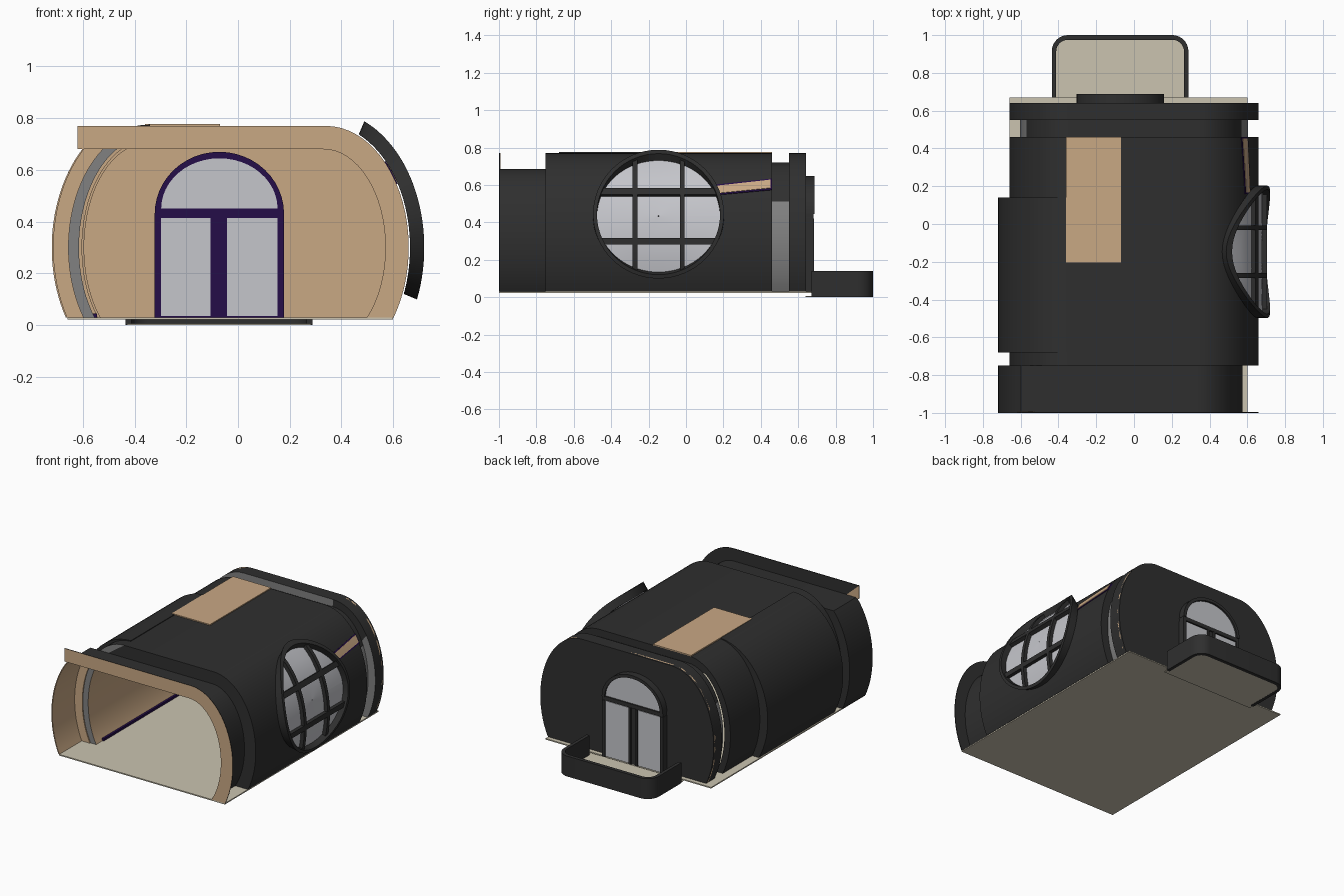
import bpy, bmesh, math
from math import sin, cos, asin, pi

if "Cube" in bpy.data.objects:
    bpy.data.objects.remove(bpy.data.objects["Cube"])


def material(name, r, g, b):
    m = bpy.data.materials.new(name)
    m.diffuse_color = (r, g, b, 1)
    m.use_nodes = True
    m.node_tree.nodes["Principled BSDF"].inputs["Base Color"].default_value = m.diffuse_color
    return m


BLACK = material("charcoal", 0.028, 0.028, 0.028)
TAN = material("tan", 0.584, 0.392, 0.231)
GLASS = material("pale glass", 0.56, 0.565, 0.60)
GREY = material("mid grey", 0.22, 0.22, 0.22)
CREAM = material("cream", 0.597, 0.552, 0.434)
PURPLE = material("dark purple", 0.018, 0.004, 0.065)


def make(name, verts, faces, mats):
    """Mesh object from vertices, faces and one material per face."""
    me = bpy.data.meshes.new(name)
    me.from_pydata(verts, [], faces)
    slots = list(dict.fromkeys(mats))
    for m in slots:
        me.materials.append(m)
    for p, m in zip(me.polygons, mats):
        p.material_index = slots.index(m)
    bm = bmesh.new()
    bm.from_mesh(me)
    bmesh.ops.recalc_face_normals(bm, faces=bm.faces)
    bm.to_mesh(me)
    bm.free()
    me.shade_smooth()
    me.set_sharp_from_angle(angle=math.radians(30))
    ob = bpy.data.objects.new(name, me)
    bpy.context.collection.objects.link(ob)
    return ob


def along_y(p, t):
    return (p[0], t, p[1])


def along_z(p, t):
    return (p[0], p[1], t)


def prism(name, pts, t0, t1, mat, back=None, put=along_y):
    n = len(pts)
    verts = [put(p, t) for t in (t0, t1) for p in pts]
    faces = [tuple(range(n)), tuple(range(n, 2 * n))]
    faces += [(i, (i + 1) % n, n + (i + 1) % n, n + i) for i in range(n)]
    return make(name, verts, faces, [mat, back or mat] + [back or mat] * n)


def box(name, x0, x1, y0, y1, z0, z1, mat):
    return prism(name, [(x0, z0), (x1, z0), (x1, z1), (x0, z1)], y0, y1, mat)


def shell(name, outer, inner, t0, t1, mo, mi, front, back, put=along_y):
    """Open ring wall between two outlines; mo may be a rule on the height."""
    n = len(outer)
    verts = [put(p, t) for line in (outer, inner) for t in (t0, t1) for p in line]
    faces, mats = [], []
    for i in range(n - 1):
        j = i + 1
        faces += [(i, j, n + j, n + i), (2*n + i, 2*n + j, 3*n + j, 3*n + i),
                  (i, j, 2*n + j, 2*n + i), (n + i, n + j, 3*n + j, 3*n + i)]
        x, z = [(outer[i][k] + outer[j][k]) / 2 for k in (0, 1)]
        mats += [mo(z) if callable(mo) else mo, mi,
                 front(x, z) if callable(front) else front, back]
    for i in (0, n - 1):
        faces.append((i, n + i, 3*n + i, 2*n + i))
        mats.append(BLACK)
    return make(name, verts, faces, mats)


Z0 = 0.03


def arc(side, a, b, zhi=None, cx=0.34, n=24):
    """Elliptical side wall from the floor up to zhi."""
    lo = asin((Z0 - 0.3) / b)
    hi = pi / 2 if zhi is None else asin((zhi - 0.3) / b)
    ang = [lo + (hi - lo) * i / n for i in range(n + 1)]
    return [(side * (cx + a * cos(t)), 0.3 + b * sin(t)) for t in ang]


def profile(right, left):
    return right + left[::-1]


# Wall outlines
outer = profile(arc(1, .32, .47), arc(-1, .32, .47))
inner_r = arc(1, .24, .38, cx=.33)
inner = profile(inner_r, arc(-1, .275, .43, .68))
groove = profile(arc(1, .265, .42), arc(-1, .265, .42))
groove_in = profile(inner_r, arc(-1, .255, .41, .68))
front_out = profile(arc(1, .245, .385, cx=.33), arc(-1, .38, .525, .685))
front_in = profile(inner_r, arc(-1, .373, .522, .68))

# Main tunnel, recessed groove and rear ring
shell("main_shell", outer, inner, -.75, .46, BLACK, TAN,
      lambda x, z: GREY if x < -.34 else BLACK, BLACK)
shell("window_groove", groove, groove_in, .46, .55,
      lambda z: GREY if z < .52 else BLACK, TAN, TAN, TAN)
shell("rear_ring", outer, inner, .55, .64, BLACK, TAN,
      lambda x, z: GREY if x < .2 or z < .6 else BLACK, BLACK)
prism("rear_wall", outer, .62, .63, TAN)
prism("rear_wall_outside", outer, .63, .641, BLACK)

# Front section, its end plate and the step behind it
shell("front_section", front_out, front_in, -1, -.75, BLACK, TAN, TAN, BLACK)
plate = arc(1, .32, .47) + [(-.62, .77), (-.62, .68)] + inner_r[::-1]
prism("front_plate", plate, -1, -.995, TAN, BLACK)
shell("left_step", arc(-1, .38, .525, .68), arc(-1, .315, .465, .68),
      -.757, -.75, BLACK, TAN, TAN, BLACK)
prism("plate_corner", [(-.62, .68), (-.52, .68), (-.62, .77)], -.995, -.992, TAN)

# Side bulge on the left with inner skirting
shell("left_bulge", arc(-1, .38, .475), arc(-1, .31, .46), -.68, .14,
      BLACK, BLACK, BLACK, BLACK)
box("skirting", -.56, -.545, -.68, .14, Z0, .045, PURPLE)

# Roof panel and floor
box("roof_panel", -.36, -.07, -.205, .46, .768, .777, TAN)
box("floor", -.66, .60, -1, .67, .022, .03, CREAM)


# Porch with rounded rail
def u_path(x0, x1, y0, y1, r):
    pts = [(x1, y0)]
    for cx, s in ((x1 - r, 0), (x0 + r, pi / 2)):
        pts += [(cx + r * cos(s + k * pi / 16), y1 - r + r * sin(s + k * pi / 16))
                for k in range(9)]
    return pts + [(x0, y0)]


rail = u_path(-.435, .288, .67, 1, .085)
shell("porch_rail", rail, u_path(-.412, .265, .67, .975, .062), 0, .14,
      BLACK, BLACK, BLACK, BLACK, along_z)
prism("porch_floor", u_path(-.43, .283, .64, .995, .08), .001, .006, CREAM, put=along_z)


# Arched door, inside and outside
def arch(cx, hw, z0, zs, zt, n=24):
    top = [(cx + hw * cos(pi * i / n), zs + (zt - zs) * sin(pi * i / n))
           for i in range(n + 1)]
    return [(cx - hw, z0), (cx + hw, z0)] + top if z0 < zs else top


DX = -.072
prism("door_inner_frame", arch(DX, .25, Z0, .43, .67), .61, .625, PURPLE)
prism("door_outer_frame", arch(DX, .23, Z0, .43, .645), .64, .672, BLACK)
for tag, y0, y1, s in (("inner", .605, .615, 1), ("outer", .665, .677, .93)):
    prism(tag + "_fan_glass", arch(DX, .225 * s, .45, .45, .645 - .02 * (s < 1)),
          y0, y1, GLASS)
    for side, x0, x1 in (("left", -.225, -.035), ("right", .03, .225)):
        box(f"{tag}_{side}_pane", DX + x0 * s, DX + x1 * s, y0, y1, .036, .415, GLASS)
# raised outer door rims
shell("fan_rim", arch(DX, .232, .445, .445, .648), arch(DX, .21, .445, .445, .627),
      .64, .688, BLACK, BLACK, BLACK, BLACK)
for x0, x1 in ((-.232, -.21), (-.035, -.02), (.015, .03), (.21, .232)):
    box("door_rim", DX + x0, DX + x1, .64, .685, Z0, .42, BLACK)
box("door_crossbar", DX - .23, DX + .23, .64, .682, .42, .447, BLACK)


# Parts wrapped on the curved right wall, given as grids of (y, z)
def wrap(name, rows, d0, d1, mat):
    R, C = len(rows), len(rows[0])

    def at(y, z, d):
        t = asin(max(-1, min(1, (z - .3) / .505)))
        return (.34 + (.32 + d) * cos(t), y, .3 + (.47 + d) * sin(t))
    verts = [at(y, z, d) for d in (d0, d1) for row in rows for y, z in row]
    faces, K = [], R * C
    for i in range(R - 1):
        for j in range(C - 1):
            a, b, c, e = i*C + j, i*C + j + 1, (i+1)*C + j + 1, (i+1)*C + j
            faces += [(a, b, c, e), (K + a, K + b, K + c, K + e)]
    for j in range(C - 1):
        for o in (0, (R - 1) * C):
            faces.append((o + j, o + j + 1, K + o + j + 1, K + o + j))
    for i in range(R - 1):
        for o in (0, C - 1):
            a, b = i*C + o, (i+1)*C + o
            faces.append((a, b, K + b, K + a))
    return make(name, verts, faces, [mat] * len(faces))


CY, CZ, RY, RZ = -.147, .437, .35, .328


def circle(k, n=64):
    return [(CY + RY * k * cos(2*pi*i/n), CZ + RZ * k * sin(2*pi*i/n))
            for i in range(n + 1)]


# Round window with crossing bars
wrap("round_window_glass", [circle(k) for k in (.01, .25, .5, .75, .97)], .012, .02, GLASS)
wrap("round_window_frame", [circle(1), circle(.94)], .005, .06, BLACK)
for y in (-.273, -.02):
    h = RZ * .96 * math.sqrt(1 - ((y - CY) / RY) ** 2)
    wrap("upright_bar", [[(y + s, CZ - h + 2*h*i/16) for i in range(17)]
                         for s in (-.013, .013)], .018, .045, BLACK)
for z in (.30, .562):
    h = RY * .96 * math.sqrt(1 - ((z - CZ) / RZ) ** 2)
    wrap("cross_bar", [[(CY - h + 2*h*i/16, z + s) for i in range(17)]
                       for s in (-.017, .017)], .018, .045, BLACK)


# Small slanted side window
def slant(m):
    return [[(.16 + m + (.30 - 2*m) * i/8, b + m*s + k * i/8) for i in range(9)]
            for b, k, s in ((.563, .03, 1), (.5925, .03, 0), (.622, .034, -1))]


wrap("slant_window_trim", slant(0), -.004, .004, PURPLE)
wrap("slant_window_panel", slant(.008), .002, .007, TAN)
